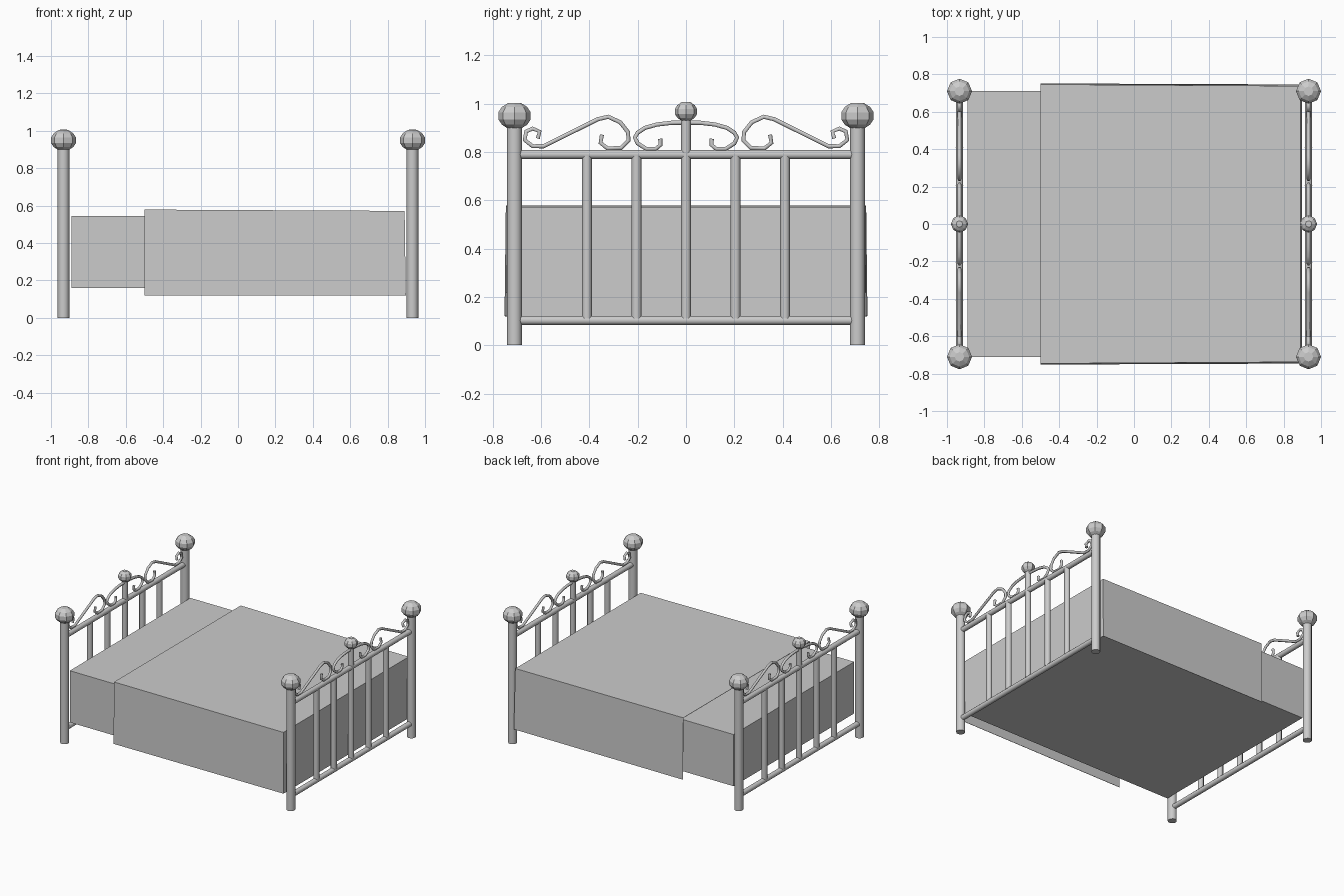
import bpy, bmesh, math
from mathutils import Vector

cube = bpy.data.objects.get("Cube")
if cube:
    bpy.data.objects.remove(cube, do_unlink=True)

grey = bpy.data.materials.new("plain grey")
grey.use_nodes = True
colour = (0.6, 0.6, 0.6, 1)
grey.diffuse_color = colour
grey.node_tree.nodes["Principled BSDF"].inputs["Base Color"].default_value = colour

END_X, POST_Y = 0.933, 0.71


def add(name, data):
    obj = bpy.data.objects.new(name, data)
    data.materials.append(grey)
    bpy.context.collection.objects.link(obj)
    return obj


def mesh_from(name, bm):
    bmesh.ops.recalc_face_normals(bm, faces=bm.faces)
    mesh = bpy.data.meshes.new(name)
    bm.to_mesh(mesh)
    bm.free()
    return add(name, mesh)


def rod(name, start, end, radius, sides=12):
    """Round bar between two points, smooth sides and flat caps."""
    a, b = Vector(start), Vector(end)
    bm = bmesh.new()
    bmesh.ops.create_cone(bm, cap_ends=True, segments=sides, radius1=radius,
                          radius2=radius, depth=(b - a).length)
    for f in bm.faces:
        f.smooth = len(f.verts) == 4
    for e in bm.edges:
        e.smooth = all(f.smooth for f in e.link_faces)
    obj = mesh_from(name, bm)
    obj.location = (a + b) / 2
    obj.rotation_euler = (b - a).to_track_quat('Z', 'Y').to_euler()
    return obj


def finial(name, centre, radius, half_height):
    """Faceted eight-sided ball with flat top and bottom."""
    profile = [(0.38, 1), (0.78, 0.68), (1, 0.27), (1, -0.27), (0.78, -0.68), (0.38, -1)]
    bm = bmesh.new()
    rings = []
    for r, h in profile:
        rings.append([bm.verts.new((r * radius * math.cos(i * math.tau / 8),
                                    r * radius * math.sin(i * math.tau / 8),
                                    h * half_height)) for i in range(8)])
    for upper, lower in zip(rings, rings[1:]):
        for i in range(8):
            j = (i + 1) % 8
            bm.faces.new((upper[i], upper[j], lower[j], lower[i]))
    bm.faces.new(rings[0])
    bm.faces.new(rings[-1])
    mesh_from(name, bm).location = centre


def scroll(name, x, side, points):
    """Wrought tube following a path in the plane of the bed end."""
    curve = bpy.data.curves.new(name, 'CURVE')
    curve.dimensions = '3D'
    curve.bevel_depth = 0.01
    curve.bevel_resolution = 1
    curve.use_fill_caps = True
    spline = curve.splines.new('POLY')
    spline.points.add(len(points) - 1)
    for p, (y, z) in zip(spline.points, points):
        p.co = (x, side * y, z, 1)
    add(name, curve)


middle_path = [(0, 0.922), (0.06, 0.921), (0.12, 0.914), (0.17, 0.9), (0.2, 0.88),
               (0.212, 0.86), (0.2, 0.836), (0.165, 0.813), (0.125, 0.813),
               (0.105, 0.83), (0.107, 0.855)]
outer_path = [(0.348, 0.872), (0.354, 0.838), (0.325, 0.815), (0.268, 0.817),
              (0.238, 0.848), (0.24, 0.882), (0.272, 0.923), (0.322, 0.946),
              (0.365, 0.936), (0.59, 0.824), (0.635, 0.824), (0.668, 0.85),
              (0.662, 0.885), (0.635, 0.897), (0.606, 0.885), (0.614, 0.856)]

# Head and foot frames
for end, x in (("head", -END_X), ("foot", END_X)):
    for label, s in (("left", 1), ("right", -1)):
        y = s * POST_Y
        rod(f"{end}_post_{label}", (x, y, 0), (x, y, 0.91), 0.031)
        finial(f"{end}_post_ball_{label}", (x, y, 0.95), 0.067, 0.054)
        scroll(f"{end}_middle_scroll_{label}", x, s, middle_path)
        scroll(f"{end}_outer_scroll_{label}", x, s, outer_path)
    for label, z in (("lower", 0.103), ("upper", 0.79)):
        rod(f"{end}_{label}_rail", (x, -POST_Y, z), (x, POST_Y, z), 0.019)
    for i in range(-2, 3):
        y = i * 0.205
        rod(f"{end}_bar_{i + 3}", (x, y, 0.11), (x, y, 0.785), 0.0205)
    rod(f"{end}_centre_stem", (x, 0, 0.785), (x, 0, 0.945), 0.0205)
    finial(f"{end}_centre_ball", (x, 0, 0.968), 0.046, 0.039)

# Mattress
bm = bmesh.new()
bmesh.ops.create_cube(bm, size=1)
bmesh.ops.scale(bm, vec=(1.78, 1.42, 0.385), verts=bm.verts)
mesh_from("mattress", bm).location.z = 0.3525

# Blanket: a thin cover, open below and towards the head
bm = bmesh.new()
sections = []
for x_top, x_low, y_top, y_low, z in ((-0.5, -0.5, 0.745, 0.75, 0.578),
                                      (0.89, 0.896, 0.737, 0.745, 0.571)):
    sections.append([bm.verts.new(c) for c in (
        (x_low, -y_low, 0.12), (x_top, -y_top, z), (x_top, y_top, z), (x_low, y_low, 0.12))])
head, foot = sections
for i in range(3):
    bm.faces.new((head[i], foot[i], foot[i + 1], head[i + 1]))
bm.faces.new(foot)
blanket = mesh_from("blanket", bm)
cover = blanket.modifiers.new("thickness", 'SOLIDIFY')
cover.thickness = 0.003
cover.offset = 0
